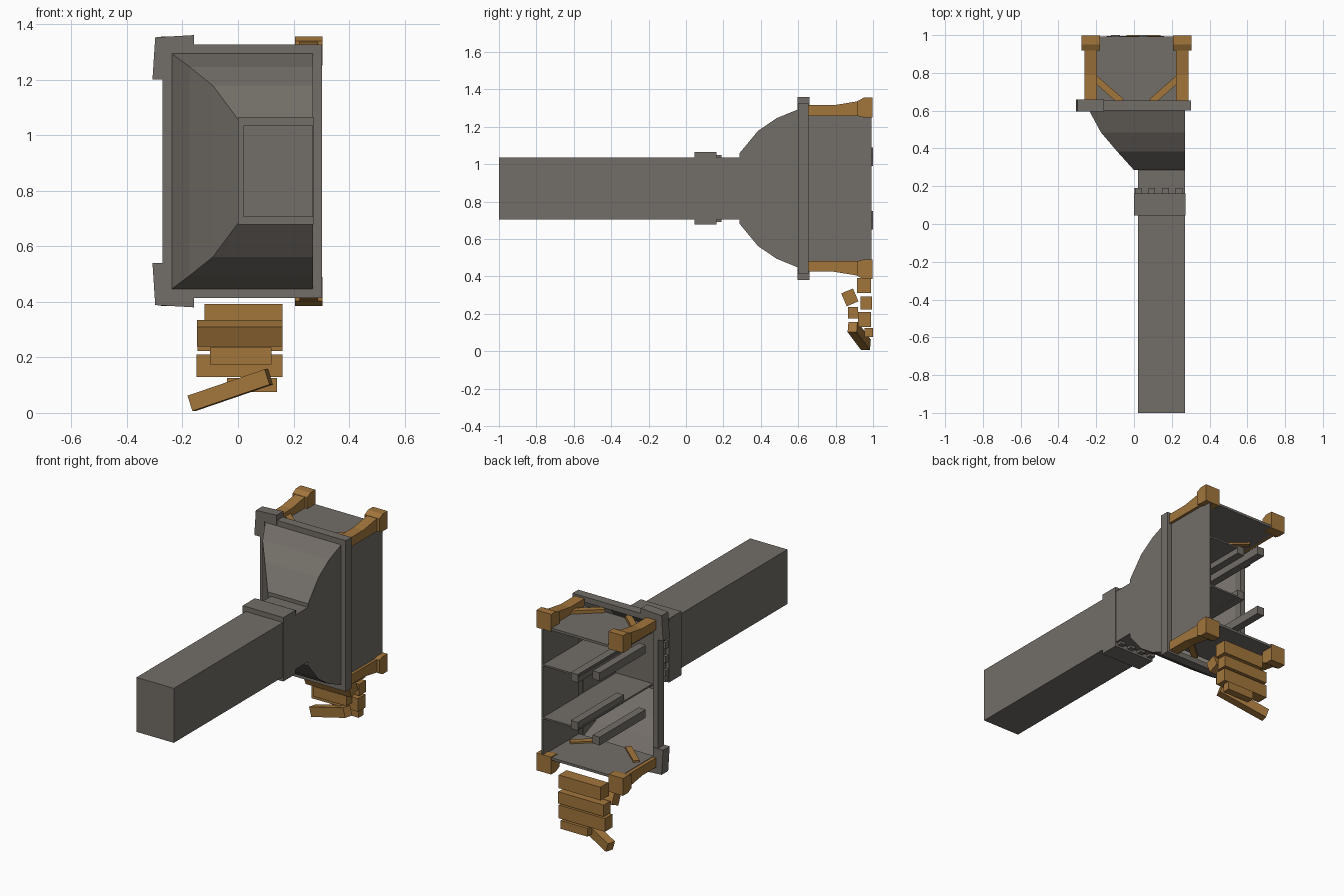
import bpy, bmesh
from mathutils import Vector, Matrix, Euler

old = bpy.data.objects.get("Cube")
if old:
    bpy.data.objects.remove(old, do_unlink=True)

MID = 0.87  # height of the horizontal symmetry plane


def material(name, rgb):
    m = bpy.data.materials.new(name)
    m.use_nodes = True
    m.diffuse_color = (*rgb, 1)
    m.node_tree.nodes["Principled BSDF"].inputs["Base Color"].default_value = (*rgb, 1)
    return m


STONE = material("warm_grey_stone", (0.17, 0.155, 0.138))
WOOD = material("brown_wood", (0.36, 0.18, 0.045))


def finish(name, bm, mat):
    bmesh.ops.recalc_face_normals(bm, faces=bm.faces)
    mesh = bpy.data.meshes.new(name)
    bm.to_mesh(mesh)
    bm.free()
    mesh.materials.append(mat)
    ob = bpy.data.objects.new(name, mesh)
    bpy.context.collection.objects.link(ob)
    return ob


def box(name, x, y, z, mat, rot=(0, 0, 0)):
    """Box from three (low, high) ranges, turned about its centre."""
    bm = bmesh.new()
    bmesh.ops.create_cube(bm, size=1)
    size = Vector((x[1] - x[0], y[1] - y[0], z[1] - z[0]))
    mid = Vector((sum(x), sum(y), sum(z))) / 2
    bm.transform(Matrix.LocRotScale(mid, Euler(rot), size))
    return finish(name, bm, mat)


def prism(name, pts, axis, lo, hi, mat):
    """Extrude a (y, z) profile along x, or an (x, z) profile along y."""
    bm = bmesh.new()
    put = (lambda p, t: (t, *p)) if axis == "x" else (lambda p, t: (p[0], t, p[1]))
    ends = [[bm.verts.new(put(p, t)) for p in pts] for t in (lo, hi)]
    for e in ends:
        bm.faces.new(e)
    n = len(pts)
    for i in range(n):
        j = (i + 1) % n
        bm.faces.new((ends[0][i], ends[0][j], ends[1][j], ends[1][i]))
    return finish(name, bm, mat)


def flip(pts):
    return [(a, 2 * MID - z) for a, z in pts]


def zrange(lo, hi, side):
    """Height range measured from the symmetry plane, above or below it."""
    return tuple(sorted((MID + side * lo, MID + side * hi)))


# Long shaft and its collar
box("shaft", (0.02, 0.27), (-1, 0.29), (0.705, 1.035), STONE)
box("collar", (0, 0.272), (0.045, 0.162), (0.678, 1.065), STONE)

# Small teeth behind the collar
for i in range(4):
    x = 0.005 + i * 0.072
    for side in (1, -1):
        box("collar_tooth", (x, x + 0.035), (0.16, 0.19), zrange(0.16, 0.18, side), STONE)
    z = 0.72 + i * 0.085
    box("collar_side_tooth", (0.003, 0.025), (0.16, 0.19), (z, z + 0.04), STONE)

# Flaring hood, open at the back
bm = bmesh.new()
rings = []
for y, x, h in ((0.285, 0, 0.187), (0.385, -0.09, 0.308), (0.485, -0.175, 0.376), (0.605, -0.24, 0.425)):
    rings.append([bm.verts.new(c) for c in
                  ((x, y, MID - h), (0.27, y, MID - h), (0.27, y, MID + h), (x, y, MID + h))])
bm.faces.new(rings[0])
for a, b in zip(rings, rings[1:]):
    for i in range(4):
        j = (i + 1) % 4
        bm.faces.new((a[i], a[j], b[j], b[i]))
hood = finish("hood", bm, STONE)
shell = hood.modifiers.new("shell", "SOLIDIFY")
shell.thickness = 0.006
shell.offset = -1

# Rectangular frame around the hood mouth
FY = (0.6, 0.655)
box("frame_left_post", (0.268, 0.302), FY, (0.413, 1.327), STONE)
box("frame_right_post", (-0.272, -0.238), FY, (0.413, 1.327), STONE)
for side in (1, -1):
    box("frame_rail", (-0.24, 0.27), FY, zrange(0.424, 0.457, side), STONE)

# Crooked angle brackets on the right-hand frame corners
bracket = [(-0.308, 1.2), (-0.298, 1.352), (-0.158, 1.36), (-0.158, 1.3), (-0.24, 1.3), (-0.24, 1.2)]
for pts in (bracket, flip(bracket)):
    prism("frame_corner", pts, "y", 0.596, 0.659, STONE)

# Housing: one side wall, roof and floor; back and right side stay open
box("side_wall", (0.262, 0.272), (0.65, 0.993), (0.47, 1.27), STONE)
for side in (1, -1):
    box("housing_panel", (-0.24, 0.265), (0.65, 0.993), zrange(0.385, 0.4, side), STONE)
    box("inner_shelf", (0.02, 0.265), (0.285, 0.993), zrange(0.155, 0.165, side), STONE)
    # Runners beside the shelf
    box("inner_runner", (0.025, 0.072), (0.56, 1), zrange(0.12, 0.17, side), STONE)
    box("outer_runner", (-0.122, -0.075), (0.56, 1), zrange(0.17, 0.22, side), STONE)

# Flared wooden beams with corner blocks and diagonal braces
beam = [(0.655, 1.258), (0.655, 1.315), (0.79, 1.315), (0.93, 1.338), (0.93, 1.258)]
block = [(0.918, 1.258), (0.918, 1.338), (0.95, 1.355), (0.998, 1.355), (0.998, 1.25), (0.95, 1.25)]
for side in (1, -1):
    shape = (lambda p: p) if side > 0 else flip
    for x, s in ((0.255, 1), (-0.228, -1)):
        prism("corner_beam", shape(beam), "x", x - 0.033, x + 0.033, WOOD)
        prism("corner_block", shape(block), "x", x - 0.049, x + 0.049, WOOD)
        bx = x - s * 0.09
        box("diagonal_brace", (bx - 0.095, bx + 0.095), (0.692, 0.728),
            zrange(0.375, 0.42, side), WOOD, (0, 0, s * 0.72))

# Hanging wooden planks below the housing
planks = [
    ((-0.12, 0.16), (0.915, 0.99), (0.312, 0.392), 0),
    ((-0.148, 0.16), (0.842, 0.91), (0.25, 0.325), 0.4),
    ((-0.145, 0.16), (0.932, 0.995), (0.222, 0.292), 0),
    ((-0.1, 0.12), (0.865, 0.92), (0.175, 0.235), 0),
    ((-0.15, 0.16), (0.92, 0.99), (0.13, 0.21), 0),
    ((-0.04, 0.14), (0.955, 1), (0.075, 0.125), 0),
]
for x, y, z, tilt in planks:
    box("hanging_plank", x, y, z, WOOD, (tilt, 0, 0))

# Lowest plank, swung loose
a, b = Vector((-0.168, 0.962, 0.034)), Vector((0.112, 0.89, 0.13))
loose = box("loose_plank", (-0.151, 0.151), (-0.025, 0.025), (-0.029, 0.029), WOOD)
loose.rotation_euler = (b - a).to_track_quat("X", "Z").to_euler()
loose.location = (a + b) / 2
